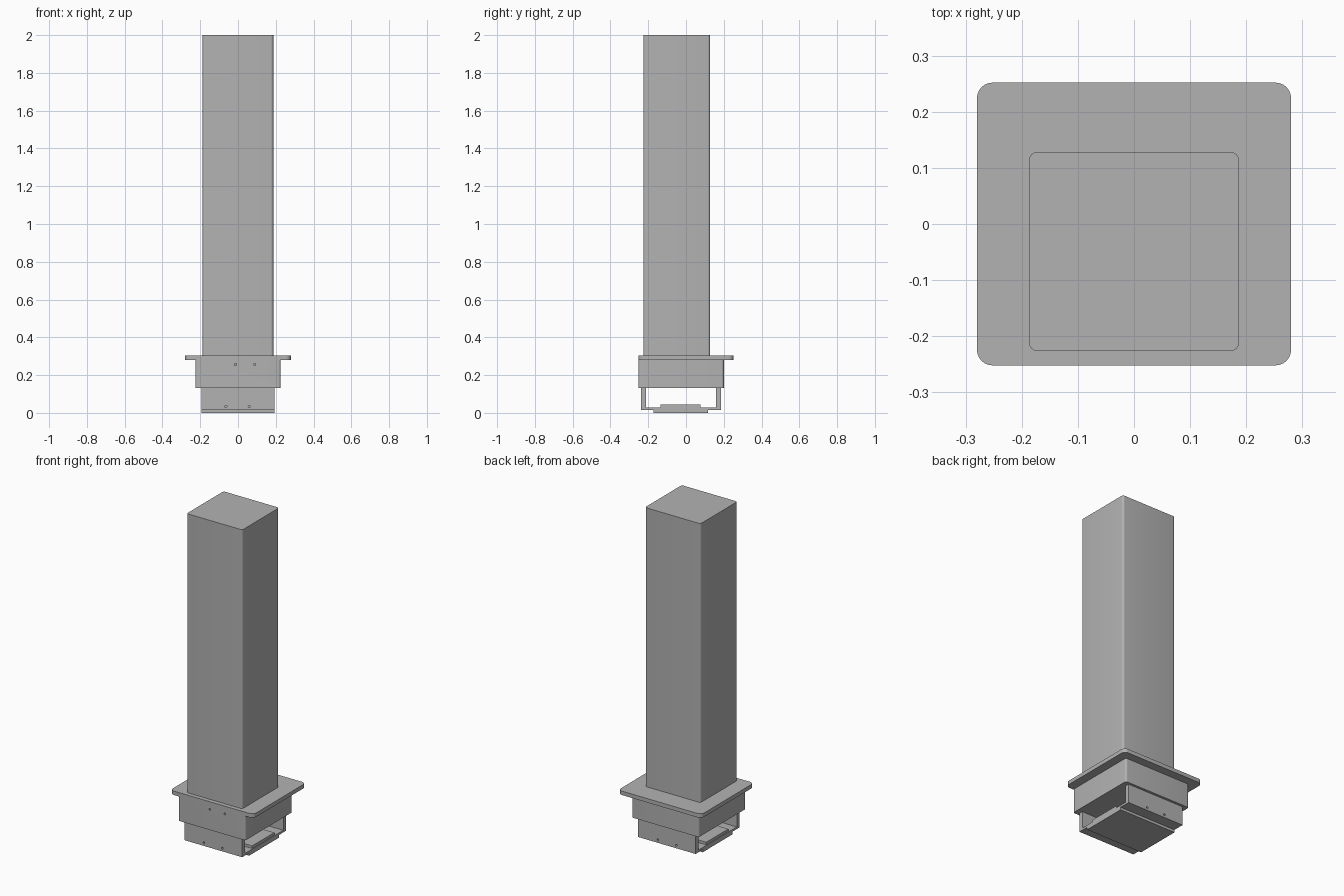
import bpy
import bmesh
from mathutils import Matrix

cube = bpy.data.objects.get("Cube")
if cube:
    bpy.data.objects.remove(cube, do_unlink=True)

grey = bpy.data.materials.new("plain grey")
grey.use_nodes = True
colour = (0.45, 0.45, 0.45, 1)
grey.diffuse_color = colour
grey.node_tree.nodes["Principled BSDF"].inputs["Base Color"].default_value = colour


def add_object(name, bm):
    mesh = bpy.data.meshes.new(name)
    bm.to_mesh(mesh)
    bm.free()
    mesh.materials.append(grey)
    obj = bpy.data.objects.new(name, mesh)
    bpy.context.collection.objects.link(obj)
    return obj


def block(name, half_x, y, z, radius=0):
    """Box centred in x, with optional rounded vertical edges."""
    bm = bmesh.new()
    bmesh.ops.create_cube(bm, size=1)
    for v in bm.verts:
        v.co = (v.co.x * 2 * half_x,
                y[0] + (v.co.y + 0.5) * (y[1] - y[0]),
                z[0] + (v.co.z + 0.5) * (z[1] - z[0]))
    if radius:
        edges = [e for e in bm.edges
                 if abs(e.verts[0].co.z - e.verts[1].co.z) > 0.001]
        bmesh.ops.bevel(bm, geom=edges, offset=radius, segments=6,
                        profile=0.5, affect='EDGES')
    obj = add_object(name, bm)
    if radius:
        bpy.ops.object.select_all(action='DESELECT')
        obj.select_set(True)
        bpy.context.view_layer.objects.active = obj
        bpy.ops.object.shade_smooth_by_angle()
    return obj


def drill(target, holes, y, depth):
    """Cut round screw holes running along y."""
    bm = bmesh.new()
    for x, z in holes:
        place = Matrix.Translation((x, y, z)) @ Matrix.Rotation(1.5708, 4, 'X')
        bmesh.ops.create_cone(bm, cap_ends=True, segments=16, radius1=0.006,
                              radius2=0.006, depth=depth, matrix=place)
    cutter = add_object(target.name + "_hole_cutter", bm)
    cutter.hide_render = True
    cutter.hide_viewport = True
    cutter.display_type = 'WIRE'
    cut = target.modifiers.new("screw holes", 'BOOLEAN')
    cut.operation = 'DIFFERENCE'
    cut.solver = 'EXACT'
    cut.object = cutter


# Tall duct, flange and collar
block("column", 0.187, (-0.226, 0.128), (0.304, 2.0), 0.014)
block("flange", 0.28, (-0.252, 0.252), (0.28, 0.304), 0.028)
collar = block("collar", 0.226, (-0.252, 0.2), (0.132, 0.28), 0.012)
drill(collar, [(-0.013, 0.256), (0.088, 0.256)], -0.252, 0.06)

# U-shaped bracket, open on both sides
bracket_holes = [(-0.064, 0.034), (0.06, 0.034)]
for name, y in (("front_bracket_wall", (-0.237, -0.211)),
                ("back_bracket_wall", (0.158, 0.185))):
    wall = block(name, 0.194, y, (0.016, 0.132))
    drill(wall, bracket_holes, sum(y) / 2, 0.06)
block("bracket_floor", 0.194, (-0.211, 0.158), (0.016, 0.029))

# Stepped base insert
block("raised_pad", 0.19, (-0.135, 0.077), (0.029, 0.045))
block("bottom_plate", 0.194, (-0.171, 0.116), (0.0, 0.016))
